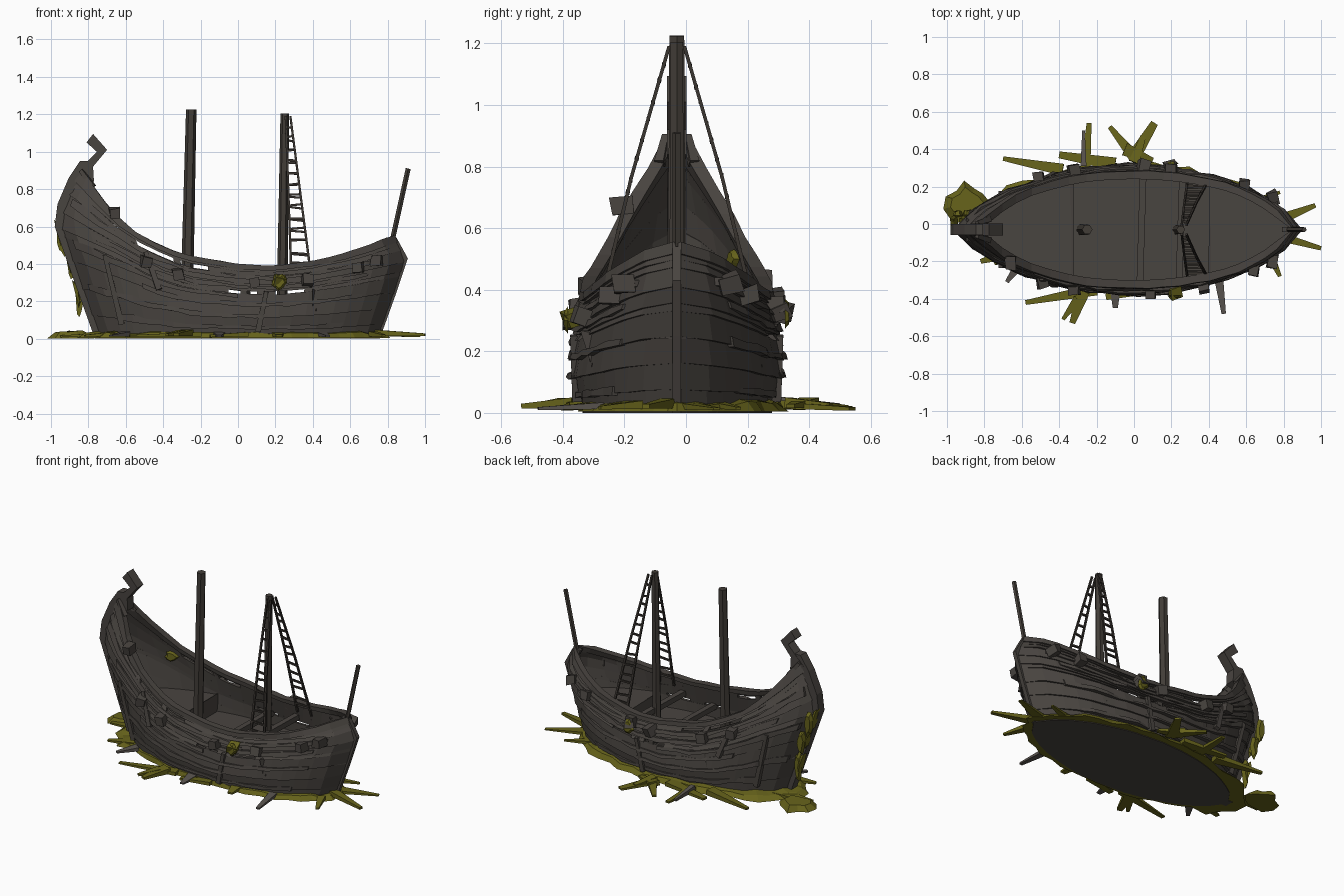
import bpy, bmesh, math, random
from mathutils import Vector, Euler

if "Cube" in bpy.data.objects:
    bpy.data.objects.remove(bpy.data.objects["Cube"])
random.seed(7)
R = random.uniform
C = -0.03  # hull centre line in y


def material(name, col):
    m = bpy.data.materials.new(name)
    m.diffuse_color = (*col, 1)
    m.use_nodes = True
    m.node_tree.nodes["Principled BSDF"].inputs["Base Color"].default_value = m.diffuse_color
    return m


WOOD = material("dark_wood", (0.066, 0.058, 0.051))
MAST = material("mast_wood", (0.055, 0.047, 0.039))
MOSS = material("moss", (0.135, 0.125, 0.011))
PALE = material("weathered_wood", (0.1, 0.088, 0.077))
ROPE = material("rope", (0.038, 0.032, 0.027))


def mesh(name, verts, faces, mat):
    me = bpy.data.meshes.new(name)
    me.from_pydata([tuple(v) for v in verts], [], faces)
    bm = bmesh.new()
    bm.from_mesh(me)
    bmesh.ops.recalc_face_normals(bm, faces=bm.faces)
    bm.to_mesh(me)
    bm.free()
    me.materials.append(mat)
    ob = bpy.data.objects.new(name, me)
    bpy.context.collection.objects.link(ob)
    return ob


def loft(name, rings, mat):
    """Closed tube through equal-length rings, capped."""
    n = len(rings[0])
    faces = [[i * n + k, i * n + (k + 1) % n, (i + 1) * n + (k + 1) % n, (i + 1) * n + k]
             for i in range(len(rings) - 1) for k in range(n)]
    faces += [list(range(n)), [(len(rings) - 1) * n + k for k in range(n)]]
    return mesh(name, [p for r in rings for p in r], faces, mat)


def beam(name, a, b, r0, r1, mat, sides=4, squash=1.0):
    """Tapered pole from a to b; squash flattens its height."""
    a, b = Vector(a), Vector(b)
    d = (b - a).normalized()
    side = d.cross(Vector((0, 0, 1)) if abs(d.z) < 0.9 else Vector((1, 0, 0))).normalized()
    up = side.cross(d)
    ang = [2 * math.pi * (k + 0.5) / sides for k in range(sides)]
    return loft(name, [[p + side * math.cos(t) * r + up * math.sin(t) * r * squash for t in ang]
                       for p, r in ((a, r0), (b, r1))], mat)


def box(name, c, size, rot, mat):
    e = Euler(rot)
    q = [(-1, -1), (1, -1), (1, 1), (-1, 1)]
    rings = []
    for s in (-1, 1):
        ring = []
        for x, y in q:
            p = Vector((x * size[0] / 2, y * size[1] / 2, s * size[2] / 2)) * R(0.85, 1.15)
            p.rotate(e)
            ring.append(p + Vector(c))
        rings.append(ring)
    return loft(name, rings, mat)


def interp(pts, t):
    for (a, va), (b, vb) in zip(pts, pts[1:]):
        if t <= b:
            return va + (vb - va) * max(0, t - a) / (b - a)
    return pts[-1][1]


# Hull shape: bow and stern profiles, sheer line, section widths, narrowing of the high bow
BOW = [(0, -.75), (.25, -.84), (.6, -.965), (.72, -.95), (.86, -.89), (.95, -.83)]
STERN = [(0, .75), (.25, .84), (.43, .9), (.54, .84)]
SHEER = [(0, .9), (.063, .82), (.147, .69), (.2, .6), (.245, .53), (.34, .44),
         (.5, .39), (.61, .38), (.72, .405), (.835, .45), (1, .54)]
WIDTH = [(0, .3), (.3, .335), (.6, .335), (1, .3)]
NARROW = [(.45, 1), (.6, .86), (.7, .72), (.84, .48), (.95, .4)]


def half(u, v):
    return (max(0, 1 - (2 * u - 1) ** 2) ** .65 * interp(WIDTH, v)
            * interp(NARROW, v * interp(SHEER, u)))


def hull(u, v, off=0, s=1):
    z = v * interp(SHEER, u)
    xb, xs = interp(BOW, z), interp(STERN, z)
    return Vector((xb + (xs - xb) * u, C + s * max(.004, half(u, v) + off), z))


def half_at(x, z):
    xb, xs = interp(BOW, z), interp(STERN, z)
    u = min(1, max(0, (x - xb) / (xs - xb)))
    return half(u, min(1, z / interp(SHEER, u)))


def band(name, s, v0, v1, o0, o1, u0=0, u1=1, inner=-.02, mat=WOOD, jit=.004):
    n = max(2, round(22 * (u1 - u0)))
    rings = []
    for i in range(n + 1):
        u = u0 + (u1 - u0) * i / n
        a = v0 + (R(-jit, jit) if v0 > 0 else 0)
        b, j = v1 + R(-jit, jit), R(-jit, jit) * .7
        rings.append([hull(u, a, o0 + j, s), hull(u, b, o1 + j, s), hull(u, b, inner, s), hull(u, a, inner, s)])
    return loft(name, rings, mat)


# Strakes, with gaps where planks are missing, plus raised wales and rail
for s in (-1, 1):
    vs = [0, .14, .3, .46, .615, .66, .76, .875, .925, 1]
    for i, (a, b) in enumerate(zip(vs, vs[1:])):
        spans = {4: [(0, .47), (.56, .62), (.71, 1)], 7: [(0, .22), (.31, .33), (.41, 1)]}.get(i, [(0, 1)])
        for u0, u1 in spans:
            band("hull_strake", s, a, b + .004, .007, -.004, u0, u1)
    band("top_rail", s, .955, 1.025, .014, .014, inner=-.03)
    for a, u0, u1 in ((.13, .1, .86), (.29, .03, .6), (.45, .2, .9), (.56, .03, .5), (.69, .1, .9), (.82, .03, .93)):
        band("hull_wale", s, a, a + .05, .018, .012, u0, u1, -.012, jit=.012)
    # broken upright planks on the hull side
    for u, v0, v1, du in ((.57, .1, .66, .02), (.25, .5, .85, -.015), (.1, .1, .6, .01)):
        beam("loose_plank", hull(u, v0, .016, s), hull(u + du, v1, .012, s), .022, .016, WOOD)


# Flat plates that follow the hull: bottom and decks
def plate(name, x0, x1, z, th, mat, inset=.008):
    n = 14
    xs = [x0 + (x1 - x0) * i / n for i in range(n + 1)]
    rim = [(x, C - max(.004, half_at(x, z) - inset)) for x in xs]
    rim += [(x, 2 * C - y) for x, y in reversed(rim)]
    return loft(name, [[(x, y, h) for x, y in rim] for h in (z, z + th)], mat)


plate("hull_bottom", -.75, .75, 0, .02, WOOD, -.005)
plate("fore_deck", -.85, -.33, .26, .02, WOOD)
plate("main_deck", -.35, .42, .15, .02, WOOD)
plate("aft_deck", .40, .84, .24, .02, WOOD)
for x, z, top in ((-.335, .15, .28), (.41, .15, .26)):
    box("deck_step", (x, C, (z + top) / 2), (.02, .55, top - z), (0, 0, 0), WOOD)
for x, z in ((.03, .25), (.24, .29)):
    w = half_at(x, z)
    beam("cross_beam", (x, C - w, z), (x + .02, C + w, z), .025, .025, WOOD)


# Stem post, stern post and bow ornament cut from side profiles
def profile(name, pts, hw, mat):
    return loft(name, [[(x, C + s * hw, z) for x, z in pts] for s in (-1, 1)], mat)


profile("stem_post", [(x - .015, z) for z, x in BOW] + [(x + .055, z) for z, x in reversed(BOW)], .03, WOOD)
profile("stern_post", [(x + .008, z) for z, x in STERN] + [(x - .05, z) for z, x in reversed(STERN)], .014, WOOD)
profile("bow_ornament", [(-.87, .88), (-.755, 1.0), (-.81, 1.05), (-.775, 1.095), (-.70, 1.01),
                         (-.775, .92), (-.77, .84), (-.82, .82)], .032, WOOD)
for s in (-1, 1):
    beam("bow_cheek", (-.84, C + s * .035, .9), (-.775, C + s * .055, .81), .015, .022, WOOD)

# Masts and stern pole
beam("fore_mast", (-.275, C, .16), (-.25, C, 1.225), .034, .028, MAST, 6)
beam("main_mast", (.235, C, .16), (.25, C, 1.205), .029, .023, MAST, 6)
beam("stern_pole", (.815, C, .48), (.91, C, .91), .014, .014, MAST, 5)

# Rope ladders on both sides of the main mast
for s in (-1, 1):
    tops = [Vector((x, C + s * .025, 1.19)) for x in (.255, .28)]
    feet = [Vector((x, C + s * .25, .34)) for x in (.285, .39)]
    for a, b in zip(tops, feet):
        m = (a + b) / 2 + Vector((0, s * .01, 0))
        beam("ladder_rope", a, m, .008, .008, ROPE)
        beam("ladder_rope", m, b, .008, .009, ROPE)
    for i in range(1, 14):
        t = i / 14 + R(-.01, .01)
        bow = Vector((0, s * .01 * (1 - abs(2 * t - 1)), 0))
        p, q = tops[0].lerp(feet[0], t) + bow, tops[1].lerp(feet[1], t + R(-.012, .012)) + bow
        beam("ladder_rung", p, q, .008, .008, ROPE)

# Blocks fixed around the hull side
BLOCKS = [(-1, -.66, .67), (-1, -.49, .41), (-1, -.32, .345), (-1, .09, .30), (-1, .37, .31),
          (-1, .64, .38), (-1, .74, .42), (1, -.51, .44), (1, -.32, .37), (1, .05, .33), (1, .2, .35),
          (1, .59, .38), (1, .74, .42)]
for s, x, z in BLOCKS:
    box("side_block", (x, C + s * (half_at(x, z) + .02), z), (.055, .07, .055),
        (R(-.4, .4), R(-.3, .3), R(-.3, .3)), WOOD)


# Moss: jagged ring round the base
def patch(name, c, ru, rv, ax_u, ax_v, th, mat=MOSS, n=11):
    """Irregular thin star-like clump in the plane of two axes."""
    c, au, av = Vector(c), Vector(ax_u), Vector(ax_v)
    nrm = au.cross(av).normalized()
    base, top = [], []
    for k in range(n):
        t, r = 2 * math.pi * k / n, R(.65, 1.1)
        d = au * math.cos(t) * ru * r + av * math.sin(t) * rv * r
        base.append(c + d)
        top.append(c + d * .7 + nrm * th * R(.6, 1))
    return loft(name, [base, top], mat)


rings = []
for k in range(49):
    t = 2 * math.pi * (k % 48) / 48
    x = -.01 - .75 * math.cos(t)
    y = .3 * abs(math.sin(t)) ** 1.25 * (1 if math.sin(t) > 0 else -1)
    d = Vector((-math.cos(t), math.sin(t) * 1.3, 0)).normalized()
    o = R(.015, .04) if abs(t - 4.9) < .8 else R(.06, .11) if math.cos(t) > .65 else R(.035, .075)
    p = Vector((x, C + y, .004))
    h = R(.025, .05)
    rings.append([p - d * .02, p + d * o, p + d * o * .6 + Vector((0, 0, h * .7)), p - d * .02 + Vector((0, 0, h))])
rings[-1] = rings[0]
loft("moss_ring", rings, MOSS)

# Ground spikes and driftwood: start, end, width, colour
SPIKES = [(0, .36, -.13, .52, .045, MOSS), (.0, .36, .11, .54, .05, MOSS), (-.05, .4, .1, .34, .05, MOSS),
          (0, .33, .05, .47, .04, MOSS), (-.26, .3, -.24, .54, .038, MOSS), (-.27, .31, -.27, .5, .022, PALE),
          (-.38, .29, -.7, .35, .045, MOSS), (-.1, .32, -.4, .37, .05, MOSS), (-.2, -.35, -.58, -.42, .045, MOSS),
          (-.27, -.36, -.33, -.53, .05, MOSS), (-.3, -.4, -.38, -.51, .035, MOSS), (-.1, -.33, -.1, -.45, .045, PALE),
          (.05, -.35, -.15, -.39, .04, MOSS), (.21, -.3, .22, -.4, .05, MOSS), (.45, -.27, .48, -.48, .036, PALE),
          (.72, -.15, .78, -.28, .035, MOSS), (.72, 0, .97, .1, .05, MOSS), (.72, -.05, 1.0, -.13, .04, MOSS),
          (.6, .1, .78, .17, .035, MOSS), (-.6, -.2, -.68, -.31, .04, PALE), (-.7, .05, -.95, .03, .06, MOSS),
          (-.65, -.15, -.82, -.2, .05, MOSS)]
for x0, y0, x1, y1, w, m in SPIKES:
    h = R(.014, .026)
    beam("ground_spike", (x0, y0, h + .008), (x1, y1, h * .9), w, w * R(.3, .6), m, 4, h / w)
X, Y, Z = (1, 0, 0), (0, 1, 0), (0, 0, 1)
patch("bow_moss_clump", (-.89, .115, .002), .125, .115, X, Y, .045)

# Moss hanging on the bow, stuck on blocks, and on the inner bow planks
for x, z, ru, rv in ((-.94, .54, .03, .11), (-.89, .4, .03, .1), (-.845, .22, .025, .12)):
    patch("hanging_moss", (x, C + .03 + half_at(x + .02, z), z), ru, rv, X, Z, -.03)
    patch("hanging_moss_front", (x - .025, C + .045, z + .02), .035, rv * .8, Y, (.25, 0, -1), -.02)
for s, x, z in ((-1, .22, .31), (1, .2, .33)):
    box("moss_tuft", (x, C + s * (half_at(x, z) + .03), z), (.06, .06, .05), (.4, .2, .3), MOSS if s < 0 else WOOD)
    patch("moss_drip", (x, C + s * (half_at(x, z) + .05), z - .01), .045, .05, X, Z, -.015 * s)
patch("inner_moss", (-.6, C + half_at(-.6, .5) - .03, .5), .05, .035, (.9, .35, 0), Z, .02)
